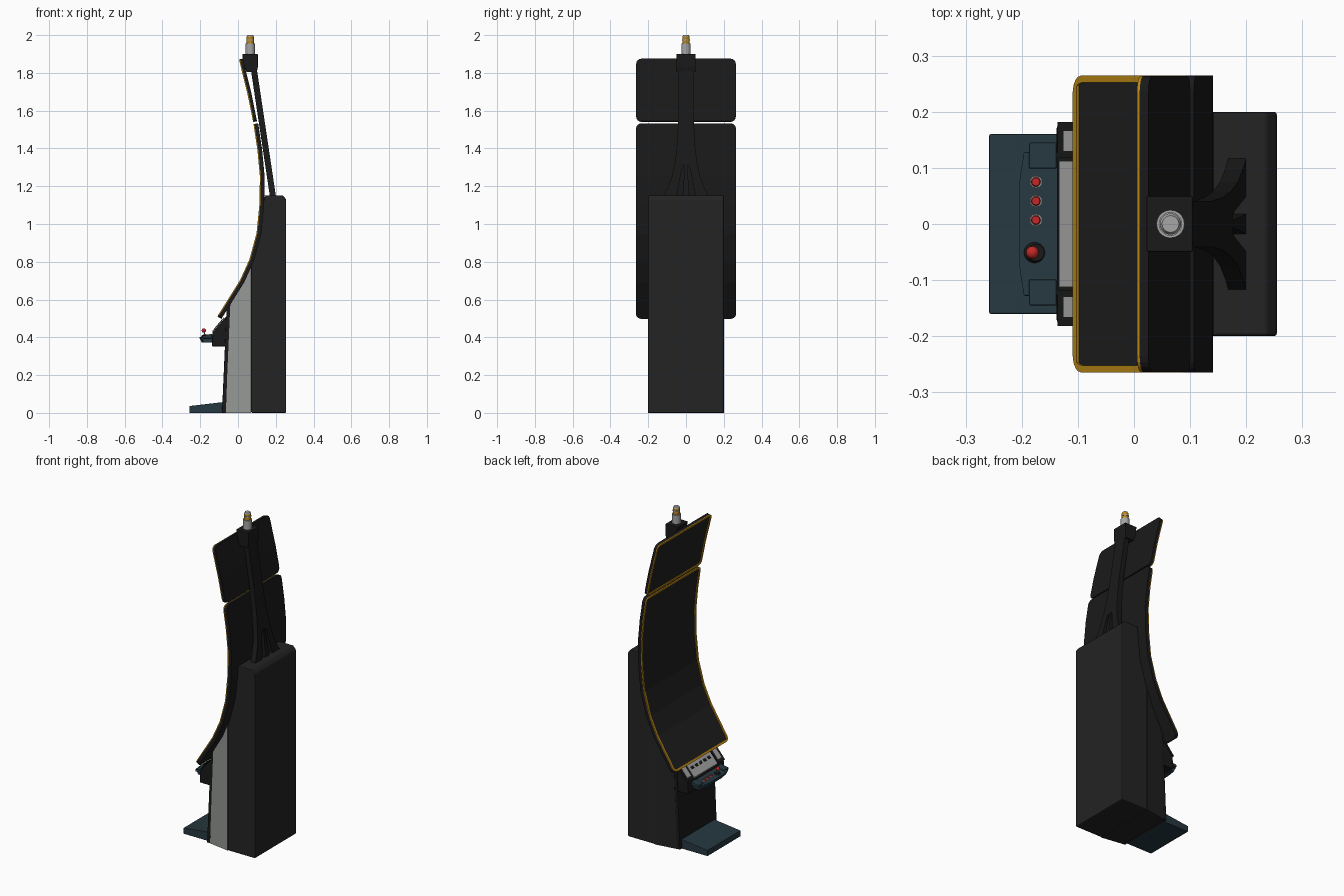
import bpy, bmesh, math
from mathutils import Vector

if "Cube" in bpy.data.objects:
    bpy.data.objects.remove(bpy.data.objects["Cube"])


def material(name, *rgb):
    m = bpy.data.materials.new(name)
    m.use_nodes = True
    m.diffuse_color = (*rgb, 1)
    m.node_tree.nodes["Principled BSDF"].inputs["Base Color"].default_value = (*rgb, 1)
    return m


CHARCOAL = material("charcoal", 0.017, 0.017, 0.017)
BLACK = material("shell black", 0.010, 0.010, 0.010)
SCREEN = material("screen black", 0.014, 0.014, 0.015)
YELLOW = material("amber trim", 0.50, 0.24, 0.007)
TEAL = material("dark teal", 0.019, 0.040, 0.052)
GREY = material("grey panel", 0.30, 0.31, 0.30)
METAL = material("light metal", 0.38, 0.38, 0.38)
RED = material("red", 0.55, 0.02, 0.02)


def finish(name, bm, mats, bevel=0.0):
    mesh = bpy.data.meshes.new(name)
    bm.to_mesh(mesh)
    bm.free()
    ob = bpy.data.objects.new(name, mesh)
    bpy.context.collection.objects.link(ob)
    for m in mats:
        mesh.materials.append(m)
    if bevel:
        mod = ob.modifiers.new("soft edges", "BEVEL")
        mod.width, mod.segments = bevel, 2
    return ob


def prism(name, outline, direction, mats, bevel=0.0, bend=None, paint=None):
    """Extrude a closed 3D outline; optionally move its points and paint its faces."""
    bm = bmesh.new()
    face = bm.faces.new([bm.verts.new(p) for p in outline])
    new = bmesh.ops.extrude_face_region(bm, geom=[face])["geom"]
    top = [v for v in new if isinstance(v, bmesh.types.BMVert)]
    bmesh.ops.translate(bm, vec=direction, verts=top)
    if bend:
        for v in bm.verts:
            bend(v)
    bmesh.ops.recalc_face_normals(bm, faces=bm.faces)
    bm.normal_update()
    if paint:
        for f in bm.faces:
            f.material_index = paint(f)
    return finish(name, bm, mats, bevel)


def side_prism(name, profile, half, mats, bevel=0.0, y=0.0, **kw):
    """Extrude an x-z profile across the width."""
    return prism(name, [(x, y - half, z) for x, z in profile], (0, 2 * half, 0), mats, bevel, **kw)


def cylinder(name, mat, x, y, z0, z1, r, r2=None, sides=20):
    bpy.ops.mesh.primitive_cone_add(vertices=sides, radius1=r, radius2=r if r2 is None else r2,
                                    depth=z1 - z0, location=(x, y, (z0 + z1) / 2))
    ob = bpy.context.object
    ob.name = name
    ob.data.materials.append(mat)
    bpy.ops.object.shade_smooth_by_angle()


def ball(name, mat, x, y, z, r):
    bpy.ops.mesh.primitive_uv_sphere_add(segments=16, ring_count=10, radius=r, location=(x, y, z))
    ob = bpy.context.object
    ob.name = name
    ob.data.materials.append(mat)
    bpy.ops.object.shade_smooth()


# Curved display panels: a rounded rectangle mapped along an x-z path
def panel(name, path, half, thick, border=0.013, radius=0.03):
    pts = [Vector((x, 0, z)) for x, z in path]
    knots = [0.0]
    for a, b in zip(pts, pts[1:]):
        knots.append(knots[-1] + (b - a).length)
    length = knots[-1]
    corner = [radius * (1 - math.cos(math.radians(a))) for a in (0, 25, 45, 65, 90)] + [border]
    rows = sorted(set(corner + [length - d for d in corner]
                      + [k for k in knots if radius < k < length - radius]))

    def at(s):
        i = max(j for j in range(len(knots) - 1) if knots[j] <= s + 1e-6)
        return pts[i].lerp(pts[i + 1], (s - knots[i]) / (knots[i + 1] - knots[i]))

    def width(s):
        d = min(s, length - s, radius)
        return half - radius + math.sqrt(max(0, radius ** 2 - (radius - d) ** 2))

    for part in ("shell", "trim"):
        bm = bmesh.new()
        grid = []
        for s in rows:
            w, p = width(s), at(s)
            grid.append([bm.verts.new((p.x, y, p.z)) for y in (-w, border - w, w - border, w)])
        for i in range(len(rows) - 1):
            mid = (rows[i] + rows[i + 1]) / 2
            for j in range(3):
                edge = j != 1 or min(mid, length - mid) < border
                if part == "shell" or edge:
                    bm.faces.new((grid[i][j], grid[i + 1][j], grid[i + 1][j + 1], grid[i][j + 1]))
        loose = [v for v in bm.verts if not v.link_faces]
        bmesh.ops.delete(bm, geom=loose, context="VERTS")
        bm.normal_update()
        if sum(f.normal.x for f in bm.faces) > 0:
            bmesh.ops.reverse_faces(bm, faces=bm.faces)
        ob = finish(name + "_" + part, bm, [SCREEN, BLACK] if part == "shell" else [YELLOW])
        mod = ob.modifiers.new("thickness", "SOLIDIFY")
        mod.use_even_offset = True
        if part == "shell":
            mod.thickness, mod.offset = thick, -1
            mod.material_offset = mod.material_offset_rim = 1
        else:
            mod.thickness, mod.offset = 0.005, 1


panel("main_display", [(-0.105, 0.508), (-0.04, 0.612), (0.015, 0.70), (0.065, 0.81), (0.103, 0.95),
                       (0.118, 1.1), (0.121, 1.25), (0.108, 1.39), (0.087, 1.53)], 0.265, 0.02)
panel("top_display", [(0.085, 1.541), (0.055, 1.69), (0.01, 1.872)], 0.264, 0.016)

# Cabinet: rear box, tapered middle with one grey side, and front plate
side_prism("rear_cabinet", [(0.07, 0), (0.255, 0), (0.255, 1.13), (0.237, 1.152), (0.14, 1.152),
                            (0.122, 0.98), (0.07, 0.81)], 0.2, [CHARCOAL], 0.006)


def taper(v):
    v.co.y *= 1 - 0.12 * (0.07 - v.co.x) / 0.15


side_prism("middle_cabinet", [(-0.066, 0), (0.07, 0), (0.07, 0.81), (0.02, 0.69), (-0.04, 0.59)],
           0.2, [CHARCOAL, GREY], bend=taper, paint=lambda f: int(f.normal.y < -0.7))
side_prism("front_plate", [(-0.085, 0), (-0.064, 0), (-0.038, 0.59), (-0.06, 0.56)],
           0.18, [BLACK], 0.003)

# Foot step
side_prism("foot_step", [(-0.258, 0), (-0.08, 0), (-0.08, 0.057), (-0.258, 0.036)], 0.16, [TEAL], 0.002)

# Control console
side_prism("console_body", [(-0.138, 0.352), (-0.06, 0.352), (-0.04, 0.53), (-0.068, 0.505),
                            (-0.136, 0.425)], 0.175, [BLACK], 0.004)


def slope_plate(name, y, half, x0, x1, lift, mat):
    z0, z1 = (0.425 + (x + 0.136) * 1.176 + lift for x in (x0, x1))
    side_prism(name, [(x0, z0 - 0.004), (x1, z1 - 0.004), (x1, z1), (x0, z0)], half, [mat], y=y)


slope_plate("console_display", 0, 0.112, -0.134, -0.08, 0.005, METAL)
for i in range(5):
    slope_plate("console_slot", -0.08 + 0.04 * i, 0.012, -0.105, -0.095, 0.007, BLACK)
for side, label in ((1, "left"), (-1, "right")):
    slope_plate(label + "_console_block", side * 0.15, 0.032, -0.136, -0.075, 0.008, BLACK)
    slope_plate(label + "_console_plate", side * 0.148, 0.018, -0.126, -0.085, 0.010, METAL)


def tray_lift(v):
    if v.co.z > 0.38:
        v.co.z += 0.2 * (v.co.x + 0.2)
    elif v.co.x < -0.19:
        v.co.x += 0.015


prism("control_tray", [(-0.135, -0.128, 0.372), (-0.197, -0.128, 0.372), (-0.206, -0.07, 0.372),
                       (-0.206, 0.07, 0.372), (-0.197, 0.128, 0.372), (-0.135, 0.128, 0.372)],
      (0, 0, 0.03), [TEAL], 0.002, bend=tray_lift)
for side, label in ((1, "left"), (-1, "right")):
    side_prism(label + "_tray_pad", [(-0.187, 0.395), (-0.138, 0.395), (-0.138, 0.419), (-0.187, 0.409)],
               0.023, [TEAL], 0.002, y=side * 0.122)

# Buttons and joystick
for y in (0.075, 0.041, 0.007):
    cylinder("button_bezel", METAL, -0.175, y, 0.4, 0.411, 0.011, sides=10)
    cylinder("button", RED, -0.175, y, 0.41, 0.418, 0.009, 0.007, sides=12)
cylinder("joystick_base", BLACK, -0.175, -0.051, 0.4, 0.412, 0.023, 0.015)
cylinder("joystick_stick", METAL, -0.178, -0.051, 0.41, 0.434, 0.003, sides=8)
ball("joystick_knob", RED, -0.181, -0.051, 0.436, 0.0115)


# Leaning mast with splayed legs
def lean(v):
    v.co.x += 0.185 - (v.co.z - 1.145) * 0.15


LEG = [(0.12, 1.145), (0.098, 1.19), (0.075, 1.25), (0.058, 1.33), (0.047, 1.43), (0.041, 1.56), (0.041, 1.83),
       (0, 1.83), (0, 1.3), (0.012, 1.315), (0.023, 1.29), (0.05, 1.145)]
STRUT = [(-0.018, 1.145), (0.018, 1.145), (0.005, 1.33), (-0.005, 1.33)]
for name, outline, side in (("left_mast_leg", LEG, 1), ("right_mast_leg", LEG, -1), ("mast_strut", STRUT, 1)):
    prism(name, [(-0.016, side * y, z) for y, z in outline], (0.032, 0, 0), [BLACK], bend=lean)

# Mast head and beacon
side_prism("mast_head", [(0.045, 1.805), (0.1, 1.805), (0.105, 1.83), (0.105, 1.9), (0.022, 1.9), (0.03, 1.845)],
           0.05, [BLACK], 0.003)
cylinder("beacon_base", METAL, 0.065, 0, 1.895, 1.955, 0.025)
cylinder("beacon_lamp", YELLOW, 0.065, 0, 1.955, 1.992, 0.019)
cylinder("beacon_ring", METAL, 0.065, 0, 1.972, 1.978, 0.021)
cylinder("beacon_cap", METAL, 0.065, 0, 1.992, 2.0, 0.019, 0.015)
